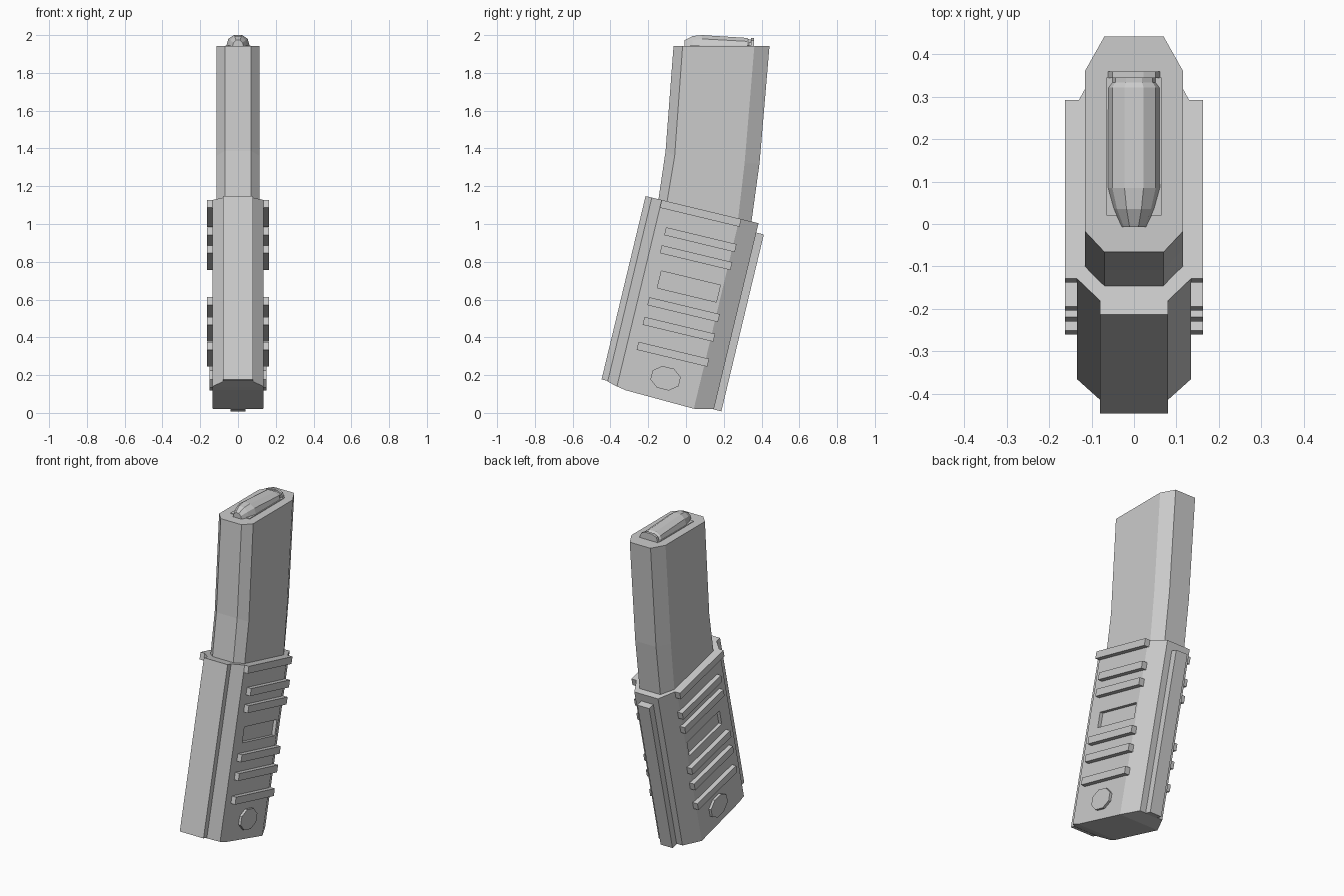
import bpy, bmesh, math

cube = bpy.data.objects.get("Cube")
if cube:
    bpy.data.objects.remove(cube, do_unlink=True)

grey = bpy.data.materials.new("light_grey")
grey.use_nodes = True
grey.diffuse_color = (0.6, 0.6, 0.6, 1)
grey.node_tree.nodes["Principled BSDF"].inputs["Base Color"].default_value = (0.6, 0.6, 0.6, 1)

TILT = math.radians(13.5)
S, C = math.sin(TILT), math.cos(TILT)


def tilted(x, v, u):
    """Sleeve coordinates: v runs backwards, u runs up the leaning axis."""
    return (x, v * C + u * S, u * C - v * S)


def loft(name, rings):
    """Skin a list of equal-length rings and cap both ends."""
    bm = bmesh.new()
    loops = [[bm.verts.new(p) for p in ring] for ring in rings]
    n = len(loops[0])
    for a, b in zip(loops, loops[1:]):
        for i in range(n):
            j = (i + 1) % n
            bm.faces.new((a[i], a[j], b[j], b[i]))
    bm.faces.new(loops[0])
    bm.faces.new(loops[-1])
    bmesh.ops.recalc_face_normals(bm, faces=bm.faces)
    mesh = bpy.data.meshes.new(name)
    bm.to_mesh(mesh)
    bm.free()
    mesh.materials.append(grey)
    obj = bpy.data.objects.new(name, mesh)
    bpy.context.collection.objects.link(obj)
    return obj


def tilted_box(name, x0, x1, v0, v1, u0, u1):
    return loft(name, [[tilted(x, v, u) for x, u in
                        ((x0, u0), (x1, u0), (x1, u1), (x0, u1))] for v in (v0, v1)])


# Curved upper body: chamfered section, three stations up the bend
def body_ring(stations):
    half = list(zip((0.07, 0.115, 0.115, 0.07), stations))
    return ([(w, y, z) for w, (y, z) in half] +
            [(-w, y, z) for w, (y, z) in reversed(half)])


loft("upper_body", [body_ring(s) for s in (
    ((-0.165, 1.0), (-0.12, 1.0), (0.268, 0.96), (0.338, 0.95)),
    ((-0.108, 1.387), (-0.06, 1.36), (0.31, 1.32), (0.389, 1.32)),
    ((-0.066, 1.942), (-0.018, 1.942), (0.362, 1.942), (0.442, 1.942)))])

# Leaning lower sleeve: rows from front to back (v, half width, bottom u)
TOP = 1.066
sleeve = loft("lower_sleeve", [
    [tilted(-w, v, u), tilted(w, v, u), tilted(w, v, TOP), tilted(-w, v, TOP)]
    for v, w, u in ((-0.442, 0.08, 0.064), (-0.388, 0.135, 0.051), (-0.339, 0.135, 0.042),
                    (0.035, 0.135, 0.031), (0.139, 0.08, 0.054))])

# Spine strips on the front and back of the sleeve
tilted_box("front_strip", -0.08, 0.08, -0.476, -0.440, 0.068, TOP)
tilted_box("back_rail", -0.04, 0.04, 0.137, 0.180, 0.052, 1.015)

for side, label in ((1, "left"), (-1, "right")):
    # Window recess cut into the sleeve side
    cutter = tilted_box(label + "_recess_cutter", side * 0.115, side * 0.2,
                        -0.302, 0.019, 0.608, 0.70)
    cut = sleeve.modifiers.new(label + "_recess", 'BOOLEAN')
    cut.operation = 'DIFFERENCE'
    cut.solver = 'EXACT'
    cut.object = cutter
    bpy.context.view_layer.objects.active = sleeve
    bpy.ops.object.modifier_apply(modifier=cut.name)
    bpy.data.objects.remove(cutter, do_unlink=True)

    # Grip ribs
    tilted_box(label + "_top_rib", side * 0.13, side * 0.163, -0.388, 0.045, 1.024, TOP)
    for i, u in enumerate((0.888, 0.79, 0.507, 0.40, 0.264)):
        tilted_box(f"{label}_grip_rib_{i + 1}", side * 0.13, side * 0.163,
                   -0.332, 0.052, u, u + 0.043)

    # Eight-sided button
    angles = [math.pi / 4 * (k + 0.5) for k in range(8)]
    loft(label + "_button", [
        [tilted(side * x, -0.148 + 0.083 * math.cos(a), 0.153 + 0.064 * math.sin(a))
         for a in angles] for x in (0.13, 0.15)])


# Faceted cartridge lying in the top opening
def round_ring(y, w, shoulder, top):
    return [(-w, y, 1.935), (w, y, 1.935), (w * 0.8, y, shoulder),
            (w * 0.35, y, top), (-w * 0.35, y, top), (-w * 0.8, y, shoulder)]


loft("cartridge", [round_ring(*r) for r in (
    (-0.007, 0.03, 1.96, 1.973), (0.035, 0.05, 1.973, 1.995), (0.085, 0.064, 1.98, 2.0),
    (0.322, 0.064, 1.967, 1.985), (0.334, 0.055, 1.962, 1.977))])
loft("cartridge_rim", [round_ring(y, 0.064, 1.972, 1.984) for y in (0.344, 0.36)])
loft("cartridge_groove", [round_ring(y, 0.055, 1.962, 1.977) for y in (0.33, 0.35)])
loft("feed_plate", [[(x, y, z) for x, z in ((-0.065, 1.935), (0.065, 1.935),
                                            (0.065, 1.946), (-0.065, 1.946))]
                    for y in (0.02, 0.345)])
